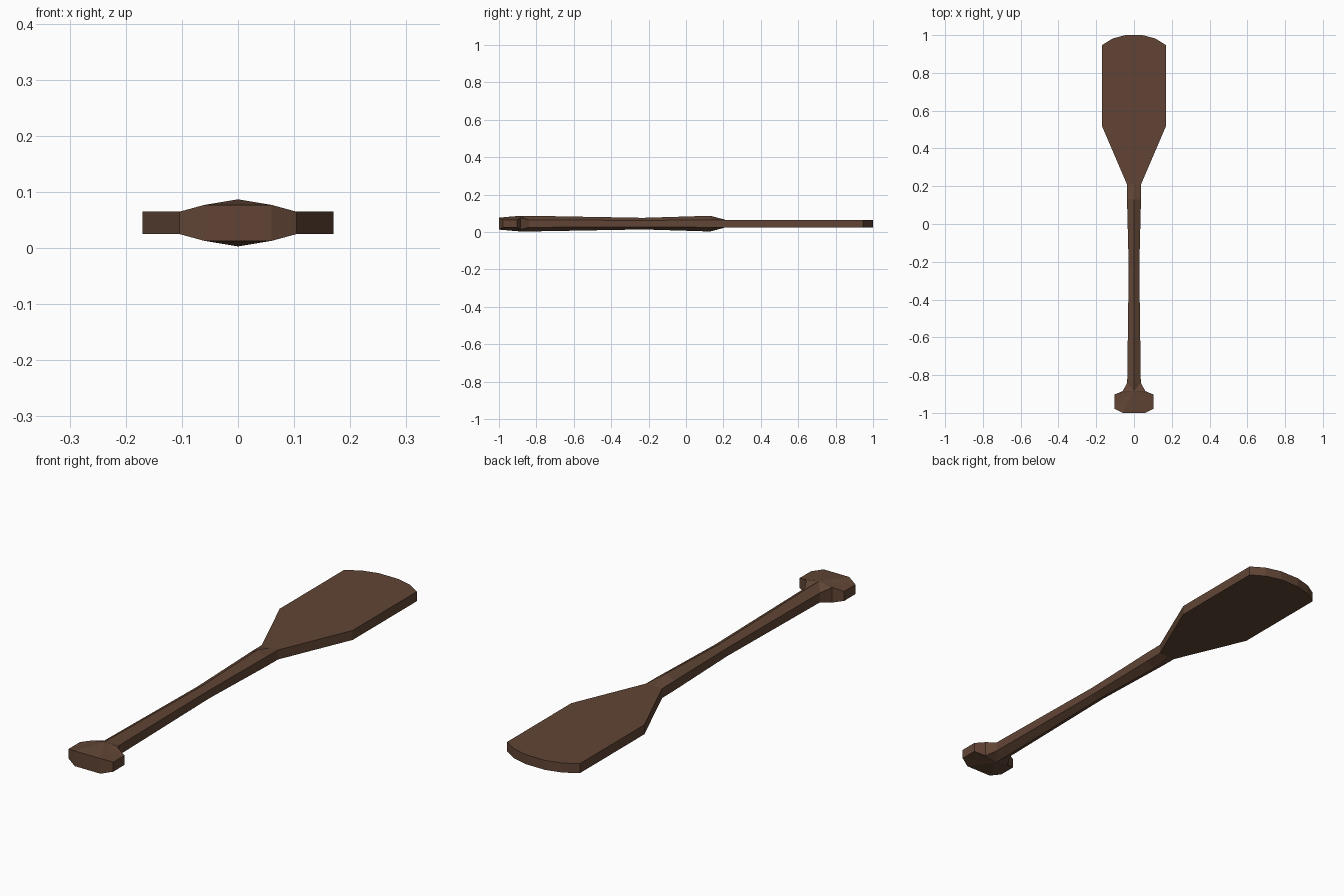
import bpy, bmesh

if "Cube" in bpy.data.objects:
    bpy.data.objects.remove(bpy.data.objects["Cube"])

ZC = 0.045  # mid-plane height of the paddle

wood = bpy.data.materials.new("brown_wood")
wood.diffuse_color = (0.12, 0.06, 0.036, 1)
wood.use_nodes = True
wood.node_tree.nodes["Principled BSDF"].inputs["Base Color"].default_value = wood.diffuse_color


def finish(name, bm):
    bmesh.ops.remove_doubles(bm, verts=bm.verts, dist=1e-5)
    bmesh.ops.recalc_face_normals(bm, faces=bm.faces)
    me = bpy.data.meshes.new(name)
    bm.to_mesh(me)
    bm.free()
    me.materials.append(wood)
    ob = bpy.data.objects.new(name, me)
    bpy.context.collection.objects.link(ob)
    return ob


def mirrored(half):
    """Right-hand outline points plus their reflection in x."""
    return half + [(-p[0], *p[1:]) for p in reversed(half)]


# Shaft: six-sided sections with a ridge on top and bottom (y, half width, ridge, side height)
sections = [(-0.84, 0.036, 0.042, 0.020), (-0.23, 0.028, 0.031, 0.017),
            (0.13, 0.037, 0.042, 0.020), (0.212, 0.038, 0.020, 0.020)]
bm = bmesh.new()
rings = []
for y, w, r, s in sections:
    ring = [(0, r), (w, s), (w, -s), (0, -r), (-w, -s), (-w, s)]
    rings.append([bm.verts.new((x, y, ZC + z)) for x, z in ring])
for a, b in zip(rings, rings[1:]):
    for i in range(6):
        j = (i + 1) % 6
        bm.faces.new((a[i], a[j], b[j], b[i]))
bm.faces.new(rings[0])
bm.faces.new(rings[-1])
finish("shaft", bm)

# Blade: flat plate with flared shoulders and a rounded tip
outline = mirrored([(0.038, 0.212), (0.17, 0.52), (0.17, 0.947),
                    (0.113, 0.982), (0.045, 1.0)])
bm = bmesh.new()
low = bm.faces.new([bm.verts.new((x, y, ZC - 0.02)) for x, y in outline])
ext = bmesh.ops.extrude_face_region(bm, geom=[low], use_keep_orig=True)
bmesh.ops.translate(bm, vec=(0, 0, 0.04),
                    verts=[v for v in ext["geom"] if isinstance(v, bmesh.types.BMVert)])
finish("blade", bm)

# Grip: T-shaped end, swelling to a central peak (x, y, half thickness)
outline = mirrored([(0.036, -0.84, 0.020), (0.06, -0.885, 0.032), (0.104, -0.903, 0.020),
                    (0.104, -0.978, 0.020), (0.06, -1.0, 0.032)])
outline.append((0, -0.84, 0.042))  # ridge meeting the shaft
bm = bmesh.new()
top = [bm.verts.new((x, y, ZC + h)) for x, y, h in outline]
bot = [bm.verts.new((x, y, ZC - h)) for x, y, h in outline]
peaks = [bm.verts.new((0, -0.885, ZC + s * 0.042)) for s in (1, -1)]
for i in range(len(outline)):
    j = (i + 1) % len(outline)
    bm.faces.new((top[i], top[j], peaks[0]))
    bm.faces.new((bot[i], bot[j], peaks[1]))
    bm.faces.new((top[i], top[j], bot[j], bot[i]))
finish("grip", bm)
